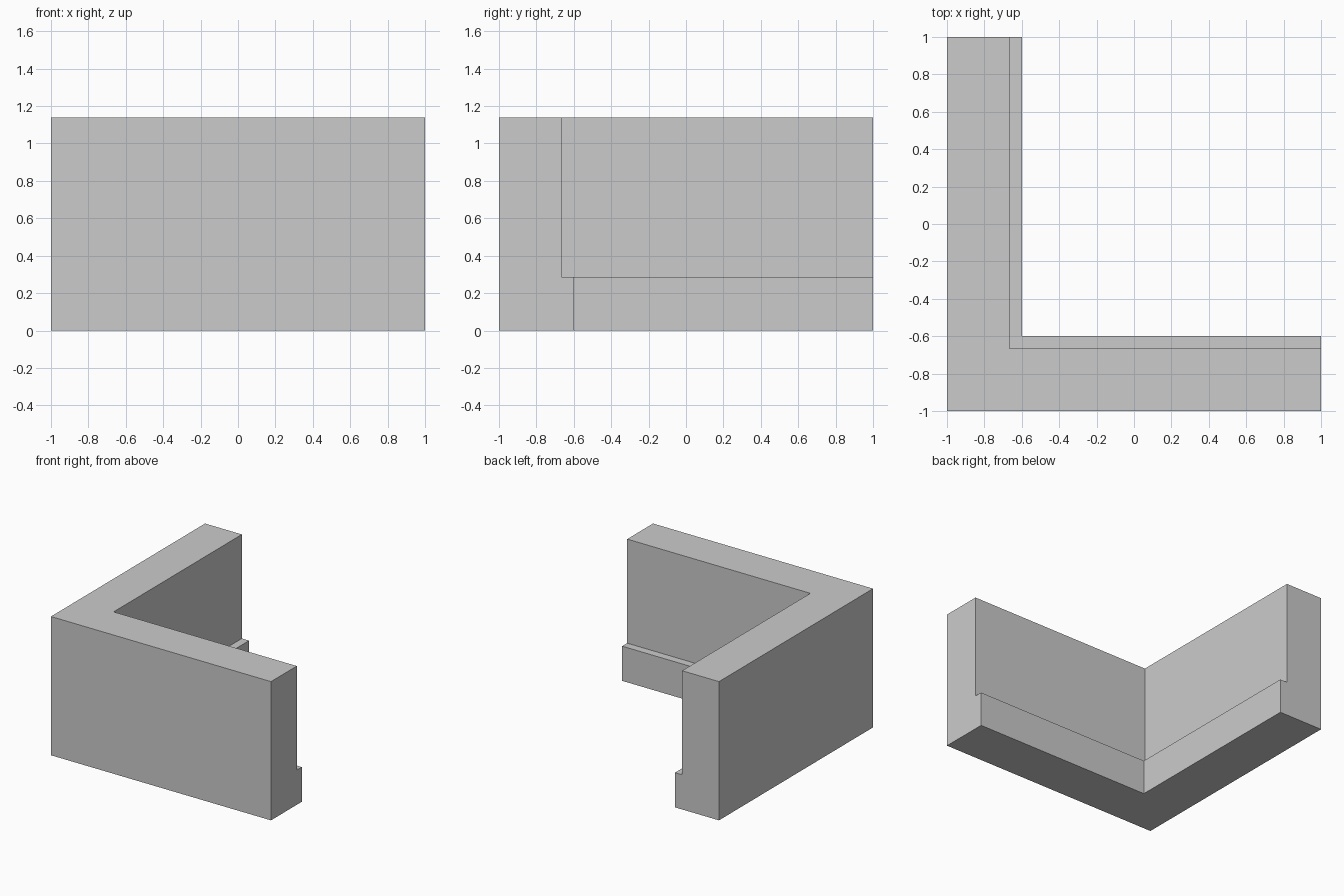
import bpy, bmesh, math

if "Cube" in bpy.data.objects:
    bpy.data.objects.remove(bpy.data.objects["Cube"])

# Wall cross-section: (distance in from outer face, height), with a stepped plinth
WALL, PLINTH = 0.335, 0.40
STEP, TOP = 0.285, 1.14
profile = [(0, 0), (PLINTH, 0), (PLINTH, STEP), (WALL, STEP), (WALL, TOP), (0, TOP)]

# Sweep the section along the L: right end, mitred corner, back end
stations = [lambda d: (1, -1 + d), lambda d: (-1 + d, -1 + d), lambda d: (-1 + d, 1)]

bm = bmesh.new()
rings = [[bm.verts.new((*place(d), z)) for d, z in profile] for place in stations]
n = len(profile)
for a, b in zip(rings, rings[1:]):
    for i in range(n):
        j = (i + 1) % n
        bm.faces.new((a[i], a[j], b[j], b[i]))

# End caps
bm.faces.new(rings[0])
bm.faces.new(rings[-1])

# Merge the coplanar mitre faces into clean L-shaped faces
bmesh.ops.recalc_face_normals(bm, faces=bm.faces)
bmesh.ops.dissolve_limit(bm, angle_limit=math.radians(1), verts=bm.verts, edges=bm.edges)

mesh = bpy.data.meshes.new("corner_wall")
bm.to_mesh(mesh)
bm.free()
bpy.context.collection.objects.link(bpy.data.objects.new("corner_wall", mesh))
